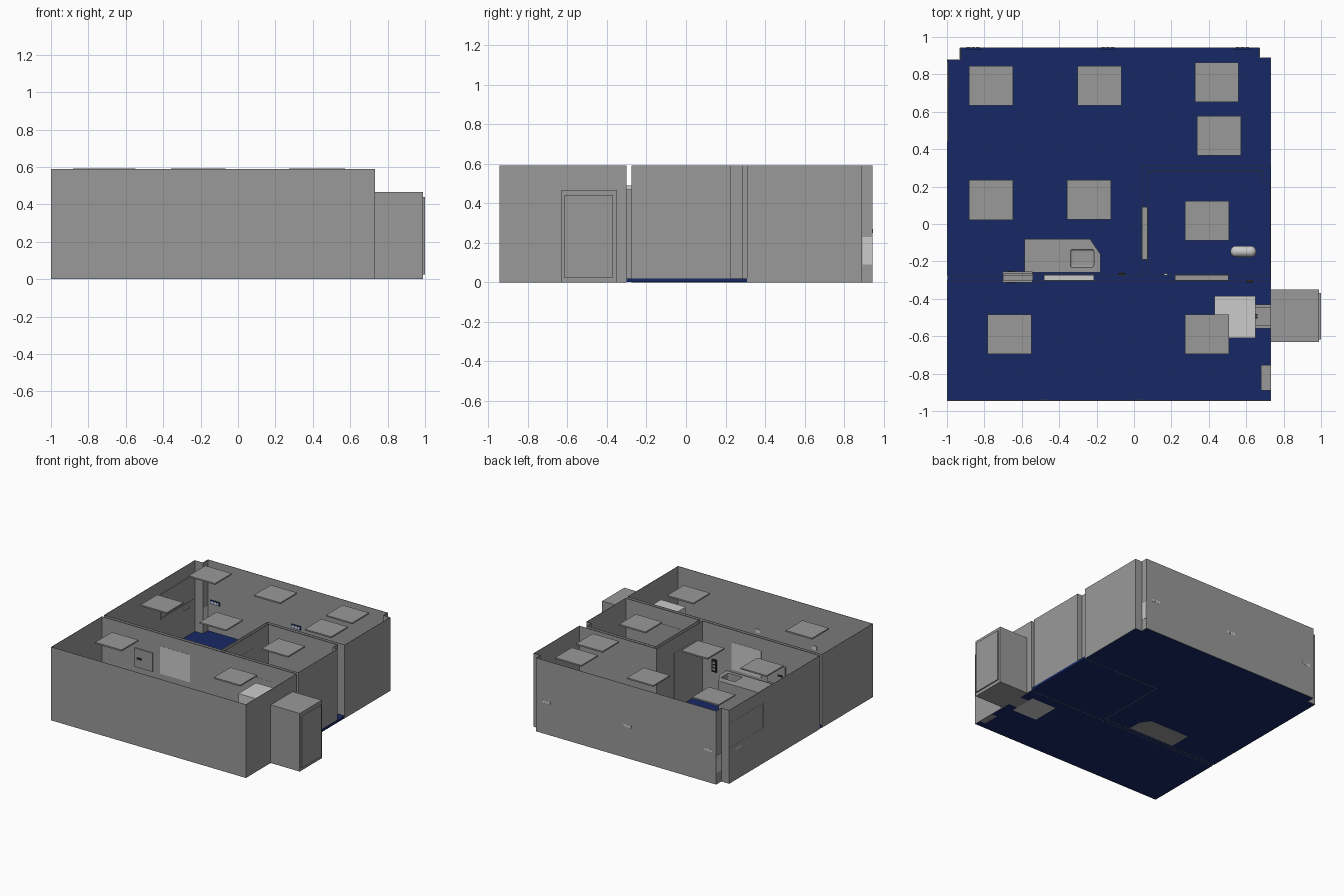
import bpy, bmesh, math

if "Cube" in bpy.data.objects:
    bpy.data.objects.remove(bpy.data.objects["Cube"])

def material(name, rgb):
    m = bpy.data.materials.new(name)
    m.diffuse_color = (*rgb, 1)
    m.use_nodes = True
    m.node_tree.nodes["Principled BSDF"].inputs["Base Color"].default_value = m.diffuse_color
    return m

BLUE = material("floor_blue", (0.008, 0.021, 0.13))
GREY = material("mid_grey", (0.32, 0.32, 0.32))
DARK = material("dark_grey", (0.02, 0.02, 0.02))
LIGHT = None  # plain default grey
H = 0.59

def finish(bm, name, mat):
    me = bpy.data.meshes.new(name)
    bm.normal_update()
    bm.to_mesh(me)
    bm.free()
    ob = bpy.data.objects.new(name, me)
    bpy.context.collection.objects.link(ob)
    if mat:
        me.materials.append(mat)
    return ob

def prism(name, pts, z0, z1, mat=GREY):
    bm = bmesh.new()
    f = bm.faces.new([bm.verts.new((x, y, z0)) for x, y in pts])
    r = bmesh.ops.extrude_face_region(bm, geom=[f])
    for v in r["geom"]:
        if isinstance(v, bmesh.types.BMVert):
            v.co.z = z1
    bmesh.ops.recalc_face_normals(bm, faces=bm.faces)
    return finish(bm, name, mat)

def box(name, x0, x1, y0, y1, z0, z1, mat=GREY):
    return prism(name, [(x0, y0), (x1, y0), (x1, y1), (x0, y1)], z0, z1, mat)

def wall_shell(name, pts, z0=0.0):
    bm = bmesh.new()
    lo = [bm.verts.new((x, y, z0)) for x, y in pts]
    hi = [bm.verts.new((x, y, H)) for x, y in pts]
    for i in range(len(pts)):
        j = (i + 1) % len(pts)
        bm.faces.new((lo[i], lo[j], hi[j], hi[i]))
    ob = finish(bm, name, GREY)
    s = ob.modifiers.new("thickness", "SOLIDIFY")
    s.thickness, s.offset, s.use_even_offset = .003, -1, True
    return ob

# Three room shells with cavities between them
wall_shell("front_room_walls", [(-1, -.945), (.732, -.945), (.732, -.30), (-1, -.30)])
wall_shell("main_room_walls", [(-1, -.275), (.045, -.275), (.045, .31), (.732, .31),
    (.732, .89), (.672, .89), (.672, .945), (-.93, .945), (-.93, .88), (-1, .88)])
wall_shell("side_room_walls", [(.07, -.275), (.729, -.275), (.729, .225), (.687, .225),
    (.687, .285), (.07, .285)], 0.02)

# Floor: slab follows the outline, full width under the side room
e = .002
prism("floor", [(-1 + e, -.945 + e), (.732 - e, -.945 + e), (.732 - e, -.3), (.732, -.3), (.732, .31),
    (.732 - e, .31), (.732 - e, .89 - e), (.672 - e, .89 - e), (.672 - e, .945 - e),
    (-.93 + e, .945 - e), (-.93 + e, .88 - e), (-1 + e, .88 - e)], .001, .02, BLUE)

# Ceiling panels
for i, (x, y) in enumerate([(-.765, .74), (-.185, .74), (.443, .757), (.455, .472), (-.765, .128),
                            (-.24, .13), (.39, .018), (-.665, -.59), (.39, -.59)]):
    box(f"ceiling_panel_{i}", x - .117, x + .117, y - .106, y + .106, .58, .591)

# Counter with a sink basin cut into it
counter = prism("counter", [(-.585, -.26), (-.18, -.26), (-.18, -.16), (-.235, -.08), (-.585, -.08)], 0, .256)
cut = box("sink_cutter", -.34, -.215, -.232, -.135, .19, .3)
bv = cut.modifiers.new("round", "BEVEL")
bv.width, bv.segments = .012, 3
cut.hide_render = True
cut.hide_viewport = True
cut.display_type = 'WIRE'
b = counter.modifiers.new("sink", "BOOLEAN")
b.object, b.operation, b.solver = cut, "DIFFERENCE", "EXACT"

# Window and doors filling the wall cavities
box("partition_window", -.48, -.215, -.304, -.270, .27, .49, LIGHT)
box("front_door", .22, .505, -.304, -.270, .02, .47)
box("side_door", .041, .074, -.19, .09, .02, .47)

# Pass-through hatch with a door and handle on each side
box("pass_hatch", -.70, -.54, -.305, -.262, .28, .41)
for s, y in ((-1, -.306), (1, -.26)):
    box("hatch_door", -.704, -.543, y - .006, y + .006, .27, .42)
    box("hatch_handle", -.68, -.64, y + s * .006 - .004, y + s * .006 + .004, .335, .35, DARK)

# Outside cabinet with framed door
box("outer_cabinet", .732, .99, -.63, -.35, 0, .467)
box("outer_cabinet_door", .99, 1.0, -.617, -.37, .025, .44)

# Machine in the front room, linked to the outside cabinet
box("machine", .43, .65, -.61, -.385, 0, .47, LIGHT)
box("machine_link", .65, .73, -.56, -.43, 0, .40)
box("link_rail", .65, .73, -.545, -.445, .40, .41)
for y in (-.50, -.485):
    box("machine_button", .65, .66, y - .005, y + .005, .42, .435, DARK)
box("low_cabinet", .68, .729, -.89, -.755, 0, .25)

# Framed window on the left wall
for n, y0, y1, z0, z1 in [("bottom", .44, .87, .28, .288), ("top", .44, .87, .477, .485),
                          ("front", .44, .448, .288, .477), ("back", .862, .87, .288, .477)]:
    box("left_window_" + n, -1.001, -.993, y0, y1, z0, z1)

# Corner vent panels in the rear notches
box("left_corner_panel", -.932, -.925, .883, .942, .09, .23, LIGHT)
box("right_corner_panel", .667, .674, .893, .942, .09, .23, LIGHT)

# Socket rows, three sockets on each plate
for x in (-.86, -.14, .58):
    box("socket_plate", x - .042, x + .042, .934, .942, .245, .275, BLUE)
    for k in (-1, 0, 1):
        box("socket", x + k * .025 - .01, x + k * .025 + .01, .932, .9465, .25, .27, LIGHT)
for k in (-1, 0, 1):
    y = .765 + k * .025
    box("left_socket", -1.001, -.988, y - .01, y + .01, .24, .26, LIGHT)
for x in (-.485, .02):
    box("front_socket", x - .02, x + .02, -.944, -.937, .245, .275, LIGHT)

# Wall switches
box("wall_switch", -.085, -.045, -.274, -.262, .21, .31, DARK)
for z in (.235, .26, .285):
    box("switch_key", -.075, -.055, -.263, -.26, z - .007, z + .007)
box("door_switch", .60, .635, -.312, -.301, .24, .29, DARK)
box("inner_switch", .16, .18, -.274, -.264, .24, .28, LIGHT)

# Toilet: smooth rounded bowl on a pedestal
bpy.ops.mesh.primitive_uv_sphere_add(segments=24, ring_count=16, radius=.03, location=(.585, -.147, .12))
bowl = bpy.context.object
bowl.name = "toilet_bowl"
for v in bowl.data.vertices:
    if abs(v.co.x) > 1e-5:
        v.co.x += math.copysign(.039, v.co.x)
bpy.ops.object.shade_smooth_by_angle()
box("toilet_pedestal", .56, .62, -.162, -.132, .02, .11, LIGHT)
